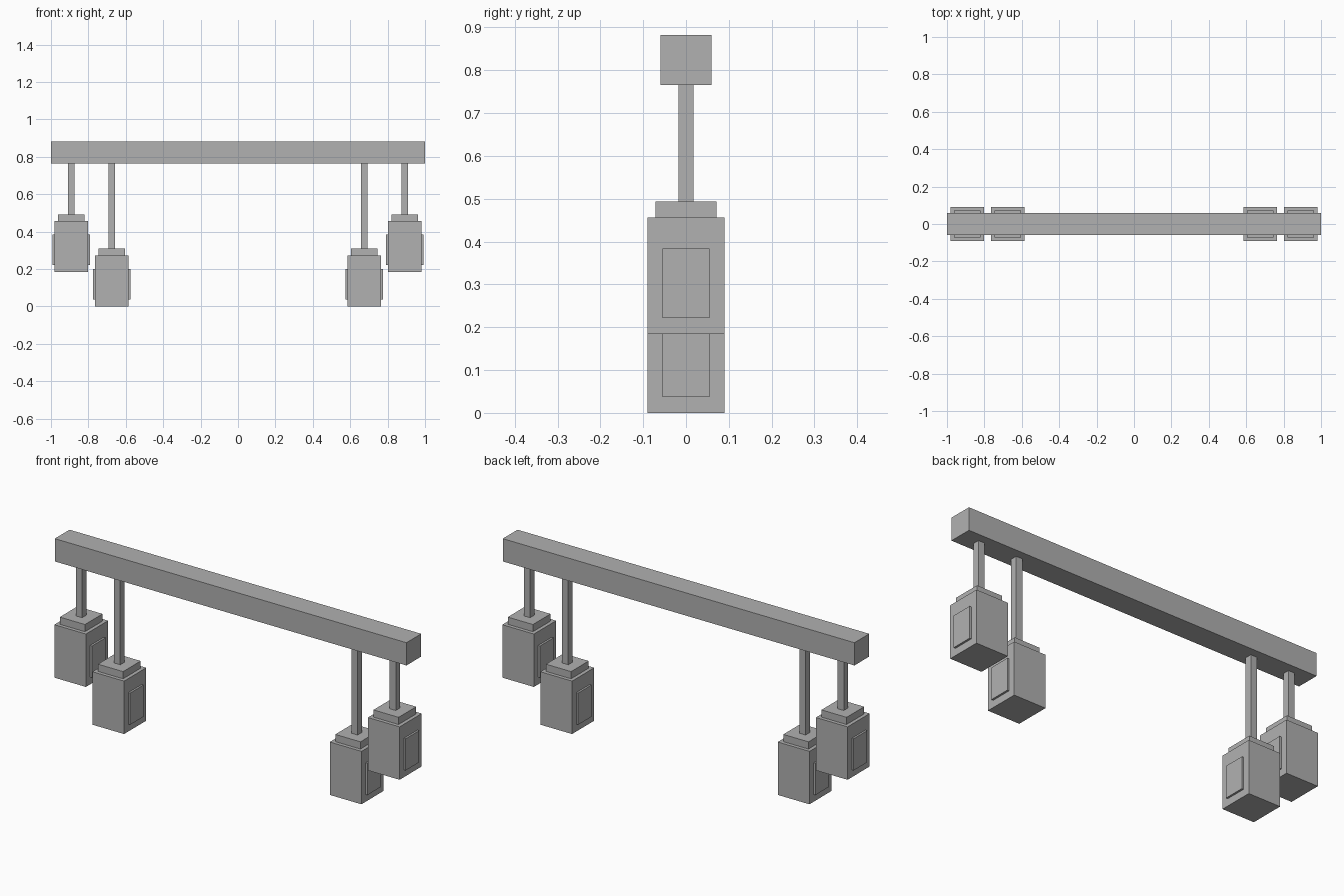
import bpy

if "Cube" in bpy.data.objects:
    bpy.data.objects.remove(bpy.data.objects["Cube"])

grey = bpy.data.materials.new("plain grey")
grey.diffuse_color = (0.44, 0.44, 0.44, 1)
grey.use_nodes = True
grey.node_tree.nodes["Principled BSDF"].inputs["Base Color"].default_value = grey.diffuse_color


def box(name, x, half_x, half_y, z0, z1):
    """Box centred on (x, 0), between heights z0 and z1."""
    bpy.ops.mesh.primitive_cube_add(size=2, location=(x, 0, (z0 + z1) / 2))
    ob = bpy.context.object
    ob.name = name
    ob.scale = (half_x, half_y, (z1 - z0) / 2)
    bpy.ops.object.transform_apply(location=False, rotation=False, scale=True)
    ob.data.materials.append(grey)
    return ob


BEAM_BOTTOM, BEAM_TOP = 0.765, 0.882


def lantern(label, x, base):
    """Hanging lantern: body, stepped cap, rod and two side panels."""
    body_top, cap_top = base + 0.272, base + 0.309
    box(label + "_body", x, 0.09, 0.09, base, body_top)
    box(label + "_cap", x, 0.0715, 0.0715, body_top, cap_top)
    box(label + "_rod", x, 0.0175, 0.0175, cap_top, BEAM_BOTTOM)
    for side, name in ((-1, "left"), (1, "right")):
        box(f"{label}_{name}_panel", x + side * 0.0945, 0.0055, 0.055,
            base + 0.037, base + 0.2)


# Beam
box("beam", 0, 1.0, 0.06, BEAM_BOTTOM, BEAM_TOP)

# Two lanterns at each end
for sign, end in ((-1, "left"), (1, "right")):
    lantern(end + "_outer_lantern", sign * 0.892, 0.184)
    lantern(end + "_inner_lantern", sign * 0.675, 0.0)
